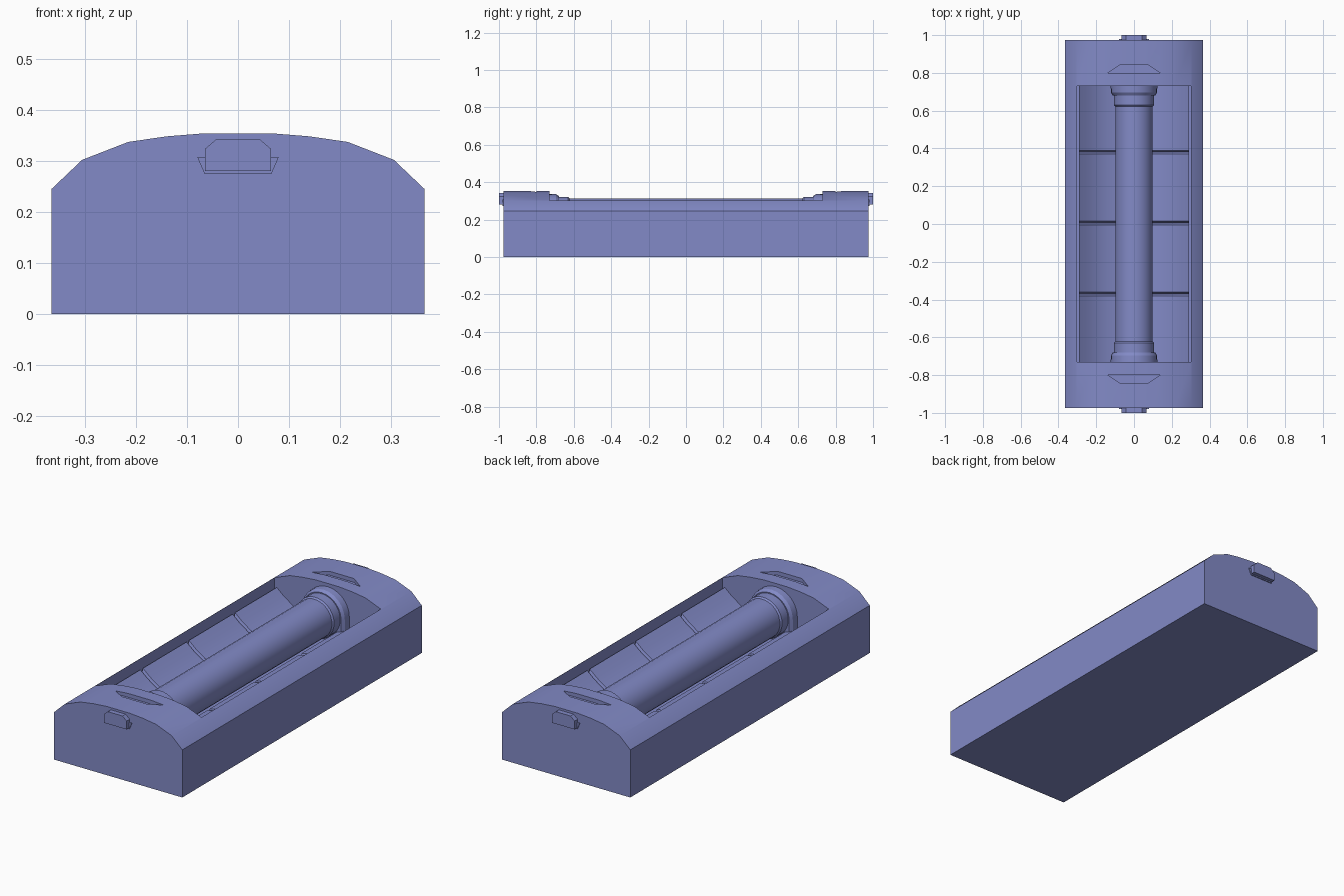
import bpy, bmesh, math

if "Cube" in bpy.data.objects:
    bpy.data.objects.remove(bpy.data.objects["Cube"])

paint = bpy.data.materials.new("blue_paint")
paint.diffuse_color = (.225, .255, .57, 1)
paint.use_nodes = True
paint.node_tree.nodes["Principled BSDF"].inputs["Base Color"].default_value = paint.diffuse_color


def smooth_edges(ob, angle=30):
    bpy.ops.object.select_all(action='DESELECT')
    bpy.context.view_layer.objects.active = ob
    ob.select_set(True)
    bpy.ops.object.shade_smooth_by_angle(angle=math.radians(angle))


def loft(name, sections, smooth=False):
    """Closed solid through (y, [(x, z), ...]) sections."""
    bm = bmesh.new()
    rings = [[bm.verts.new((x, y, z)) for x, z in pts] for y, pts in sections]
    n = len(rings[0])
    for a, b in zip(rings, rings[1:]):
        for i in range(n):
            j = (i + 1) % n
            bm.faces.new((a[i], a[j], b[j], b[i]))
    bm.faces.new(rings[0])
    bm.faces.new(rings[-1])
    bmesh.ops.recalc_face_normals(bm, faces=bm.faces)
    me = bpy.data.meshes.new(name)
    bm.to_mesh(me)
    bm.free()
    me.materials.append(paint)
    ob = bpy.data.objects.new(name, me)
    bpy.context.collection.objects.link(ob)
    if smooth:
        smooth_edges(ob)
    return ob


def mirrored(half):
    """Complete a right-hand profile across x = 0."""
    return half + [(-x, z) for x, z in reversed(half)]


def circle(r, zc, n=24):
    return [(r * math.cos(2 * math.pi * (i + .5) / n),
             zc + r * math.sin(2 * math.pi * (i + .5) / n)) for i in range(n)]


def collar(r, zc, n=12):
    """Round top on straight sides."""
    top = [(r * math.cos(math.pi * i / n), zc + r * math.sin(math.pi * i / n))
           for i in range(n + 1)]
    return [(r, .12)] + top + [(-r, .12)]


def cut(target, cutter):
    cutter.hide_render = True
    mod = target.modifiers.new("cut", 'BOOLEAN')
    mod.operation = 'DIFFERENCE'
    mod.solver = 'EXACT'
    mod.object = cutter
    bpy.context.view_layer.objects.active = target
    bpy.ops.object.modifier_apply(modifier=mod.name)
    bpy.data.objects.remove(cutter)


# Case with arched top
arch = mirrored([(.365, 0), (.365, .245), (.305, .302), (.215, .337),
                 (.14, .348), (.065, .354)])
case = loft("case", [(-.975, arch), (.975, arch)])

# Long opening in the top
opening = mirrored([(.303, .12), (.303, .5)])
cut(case, loft("opening_cutter", [(-.73, opening), (.73, opening)]))

# Shallow finger notches and end tabs, one per end
tab = mirrored([(.065, .28), (.065, .323), (.042, .343)])
lip = mirrored([(.065, .274), (.08, .308)])
for s, end in ((-1, "front"), (1, "back")):
    wide = mirrored([(.138, .334), (.138, .45)])
    slim = mirrored([(.07, .334), (.07, .45)])
    cut(case, loft("notch_cutter", [(s * .80, wide), (s * .845, slim)]))
    loft(end + "_tab", [(s * .96, tab), (s * 1.0, tab)])
    loft(end + "_tab_lip", [(s * .96, lip), (s * .98, lip)])
    loft(end + "_collar", [(s * .735, collar(.124, .214)), (s * .695, collar(.122, .214)),
                           (s * .68, collar(.112, .214))], smooth=True)
smooth_edges(case)

# Side panels sloping down to the tube, four segments split by grooves
pad = [(.09, .11), (.09, .148), (.14, .16), (.2, .188), (.25, .222),
       (.29, .256), (.29, .11)]


def pad_section(side, drop):
    return [(side * x, z - (drop if z > .12 else 0)) for x, z in pad]


for side, label in ((-1, "left"), (1, "right")):
    secs = [(-.73, pad_section(side, 0))]
    for y in (-.37, .005, .38):
        secs += [(y - .01, pad_section(side, 0)), (y, pad_section(side, .025)),
                 (y + .01, pad_section(side, 0))]
    secs.append((.73, pad_section(side, 0)))
    loft(label + "_panels", secs, smooth=True)

# Central tube with stepped rings at both ends
half = [(.69, .107), (.63, .107), (.622, .1)]
steps = half + [(-y, r) for y, r in reversed(half)]
loft("tube", [(y, circle(r, .214)) for y, r in steps], smooth=True)
